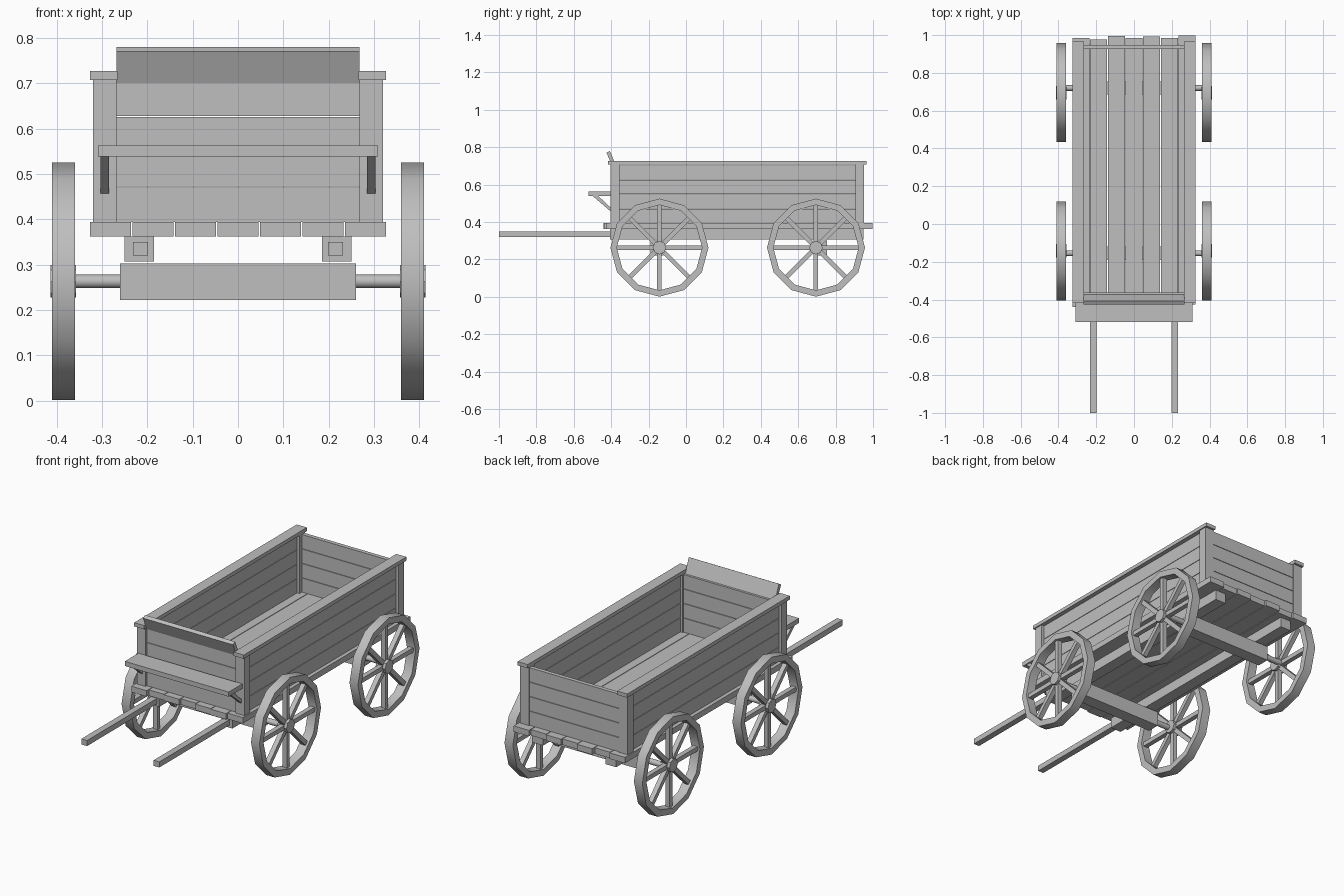
import bpy, bmesh, math
from mathutils import Matrix, Vector

cube = bpy.data.objects.get("Cube")
if cube:
    bpy.data.objects.remove(cube, do_unlink=True)

wood = bpy.data.materials.new("plain_grey")
wood.use_nodes = True
GREY = (0.52, 0.52, 0.52, 1)
wood.diffuse_color = GREY
wood.node_tree.nodes["Principled BSDF"].inputs["Base Color"].default_value = GREY


def finish(name, bm):
    bmesh.ops.recalc_face_normals(bm, faces=bm.faces)
    mesh = bpy.data.meshes.new(name)
    bm.to_mesh(mesh)
    bm.free()
    mesh.materials.append(wood)
    obj = bpy.data.objects.new(name, mesh)
    bpy.context.collection.objects.link(obj)
    return obj


def add_box(bm, x, y, z):
    """Box from (low, high) ranges on each axis."""
    size = [b - a for a, b in (x, y, z)]
    mid = [(a + b) / 2 for a, b in (x, y, z)]
    bmesh.ops.create_cube(bm, size=1, matrix=Matrix.Translation(mid) @ Matrix.Diagonal((*size, 1)))


def box(name, x, y, z):
    bm = bmesh.new()
    add_box(bm, x, y, z)
    return finish(name, bm)


def side_profile(name, points, x0, x1):
    """Extrude a (y, z) outline from x0 to x1."""
    bm = bmesh.new()
    face = bm.faces.new([bm.verts.new((x0, y, z)) for y, z in points])
    new = bmesh.ops.extrude_face_region(bm, geom=[face])["geom"]
    bmesh.ops.translate(bm, vec=(x1 - x0, 0, 0), verts=[v for v in new if isinstance(v, bmesh.types.BMVert)])
    return finish(name, bm)


def add_rod(bm, centre, radius, length, sides):
    """Prism lying along x."""
    bmesh.ops.create_cone(bm, cap_ends=True, segments=sides, radius1=radius, radius2=radius, depth=length,
                          matrix=Matrix.Translation(centre) @ Matrix.Rotation(math.pi / 2, 4, 'Y'))


def smooth(obj):
    bpy.ops.object.select_all(action='DESELECT')
    obj.select_set(True)
    bpy.context.view_layer.objects.active = obj
    bpy.ops.object.shade_smooth_by_angle(angle=math.radians(40))


def wheel(name, side, y):
    centre = Vector((side * 0.385, y, 0.263))
    # Twelve-sided rim
    bm = bmesh.new()
    rings = []
    for i in range(12):
        a = i * math.tau / 12
        rings.append([bm.verts.new(centre + Vector((dx, r * math.sin(a), r * math.cos(a))))
                      for r, dx in ((0.262, -0.025), (0.262, 0.025), (0.228, 0.025), (0.228, -0.025))])
    for i in range(12):
        p, q = rings[i], rings[(i + 1) % 12]
        for j in range(4):
            k = (j + 1) % 4
            bm.faces.new((p[j], p[k], q[k], q[j]))
    smooth(finish(name + "_rim", bm))
    # Spokes through the hub
    bm = bmesh.new()
    for i in range(4):
        bmesh.ops.create_cube(bm, size=1, matrix=Matrix.Translation(centre)
                              @ Matrix.Rotation(i * math.pi / 4, 4, 'X')
                              @ Matrix.Diagonal((0.026, 0.024, 0.464, 1)))
    finish(name + "_spokes", bm)
    bm = bmesh.new()
    add_rod(bm, centre, 0.036, 0.056, 8)
    finish(name + "_hub", bm)


# Running gear
for end, y, rod_y in (("front", -0.142, -0.155), ("rear", 0.695, 0.72)):
    for label, side in (("left", 1), ("right", -1)):
        wheel(f"{end}_{label}_wheel", side, y)
    box(end + "_axle_beam", (-0.26, 0.26), (rod_y - 0.035, rod_y + 0.035), (0.222, 0.302))
    bm = bmesh.new()
    add_rod(bm, (0, rod_y, 0.263), 0.015, 0.77, 12)
    smooth(finish(end + "_axle_rod", bm))

# Floor boards with uneven ends
fronts = (-0.44, -0.425, -0.43, -0.42, -0.43, -0.435, -0.425)
backs = (0.985, 0.978, 0.995, 0.985, 0.992, 0.985, 0.998)
for i, (f, b) in enumerate(zip(fronts, backs)):
    x = (i - 3) * 0.0937
    box(f"floor_board_{i + 1}", (x - 0.0452, x + 0.0452), (f, b), (0.362, 0.394))

# Mirrored side parts
for label, s in (("left", 1), ("right", -1)):
    def span(a, b):
        return tuple(sorted((s * a, s * b)))
    box(label + "_floor_rail", span(0.185, 0.25), (-0.405, 0.95), (0.307, 0.362))
    box(label + "_shaft", span(0.198, 0.232), (-1, -0.35), (0.32, 0.35))
    box(label + "_front_post", span(0.268, 0.32), (-0.403, -0.355), (0.394, 0.708))
    box(label + "_rear_post", span(0.268, 0.32), (0.905, 0.953), (0.394, 0.708))
    box(label + "_top_rail", span(0.266, 0.326), (-0.417, 0.965), (0.707, 0.727))
    side_profile(label + "_seat_bracket", ((-0.5, 0.54), (-0.47, 0.54), (-0.395, 0.47), (-0.395, 0.45)),
                 s * 0.285, s * 0.303)
    bm = bmesh.new()
    for i in range(4):
        z = 0.394 + i * 0.078
        add_box(bm, span(0.282, 0.306), (-0.356, 0.906), (z, z + 0.0755))
    finish(label + "_wall_planks", bm)

# End walls
for label, y in (("front", (-0.392, -0.362)), ("rear", (0.926, 0.948))):
    bm = bmesh.new()
    for i in range(4):
        z = 0.394 + i * 0.078
        add_box(bm, (-0.27, 0.27), y, (z, z + 0.0755))
    finish(label + "_wall_planks", bm)

# Driver's seat and sloping dash board
box("seat", (-0.309, 0.309), (-0.52, -0.405), (0.538, 0.563))
side_profile("dash_board", ((-0.395, 0.7), (-0.373, 0.7), (-0.407, 0.78), (-0.425, 0.77)), -0.268, 0.268)
